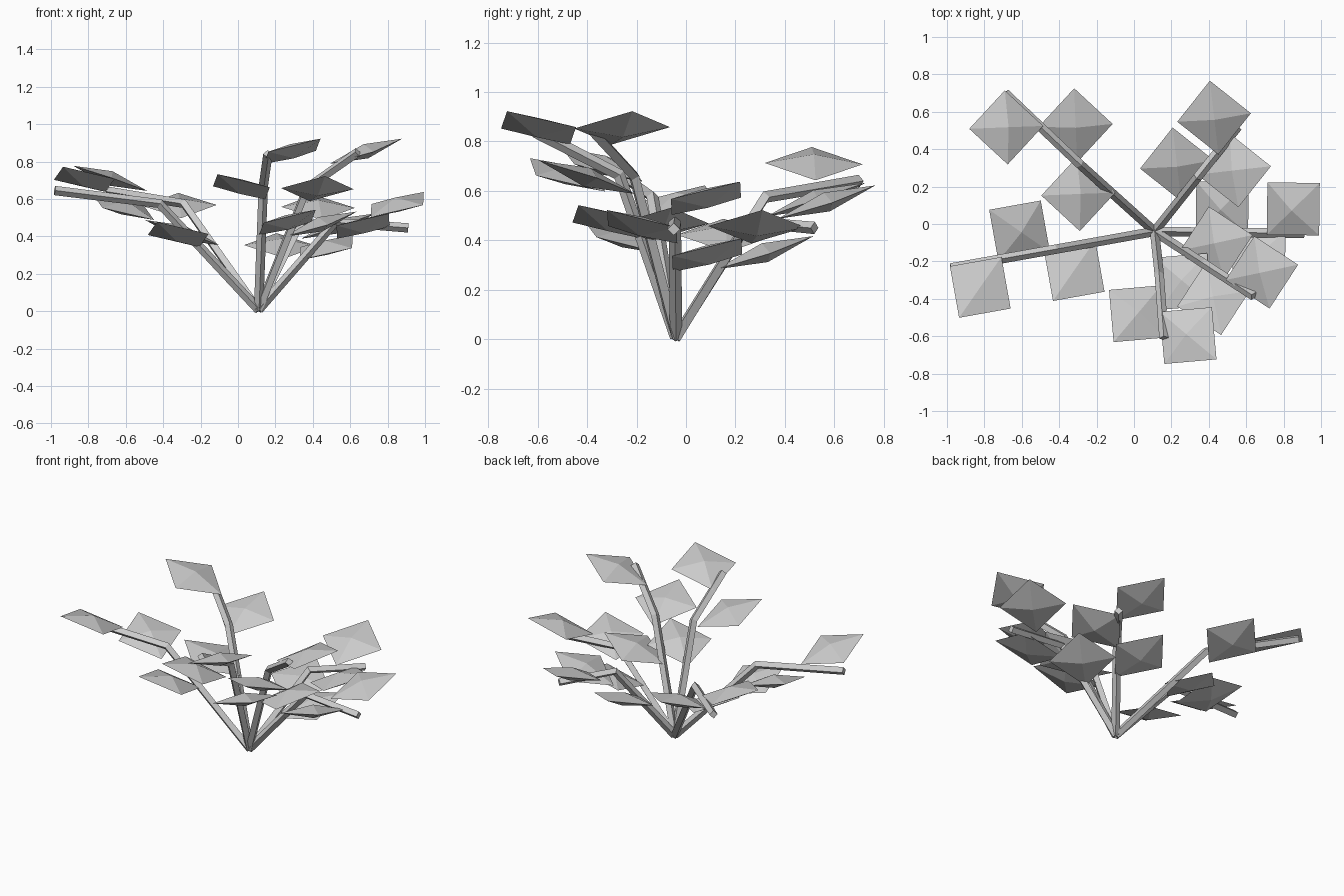
import bpy
import bmesh
from mathutils import Vector

if "Cube" in bpy.data.objects:
    bpy.data.objects.remove(bpy.data.objects["Cube"])

BASE = Vector((0.11, -0.04, 0.008))
UP = Vector((0, 0, 1))
STEM_RADIUS = 0.025
LEAF_HALF = 0.14
LEAF_DEPTH = 0.04

# bend point, tip point, distances of the three leaves along the stem, leaf heights
STEMS = [
    ((-0.29, 0.32, 0.575), (-0.69, 0.70, 0.64), (0.435, 0.695, 0.96), (0.42, 0.565, 0.71)),
    ((-0.42, -0.135, 0.575), (-0.98, -0.235, 0.645), (0.46, 0.71, 0.97), (0.41, 0.555, 0.705)),
    ((0.135, -0.27, 0.665), (0.16, -0.61, 0.84), (0.28, 0.43, 0.57), (0.475, 0.665, 0.855)),
    ((0.37, -0.21, 0.66), (0.64, -0.385, 0.85), (0.31, 0.46, 0.60), (0.465, 0.655, 0.855)),
    ((0.52, -0.045, 0.475), (0.91, -0.05, 0.445), (0.36, 0.56, 0.74), (0.34, 0.455, 0.57)),
    ((0.34, 0.25, 0.475), (0.555, 0.52, 0.45), (0.355, 0.52, 0.675), (0.35, 0.455, 0.555)),
]


def finish(name, bm):
    bmesh.ops.recalc_face_normals(bm, faces=bm.faces)
    mesh = bpy.data.meshes.new(name)
    bm.to_mesh(mesh)
    bm.free()
    obj = bpy.data.objects.new(name, mesh)
    bpy.context.collection.objects.link(obj)
    return obj


def make_stem(name, points):
    """Four-sided bent rod through the points."""
    bm = bmesh.new()
    side = UP.cross(points[-1] - points[0]).normalized()
    rings = []
    for i, p in enumerate(points):
        before = (p - points[max(i - 1, 0)]).normalized()
        after = (points[min(i + 1, len(points) - 1)] - p).normalized()
        normal = (before + after).normalized().cross(side)
        rings.append([bm.verts.new(p + o * STEM_RADIUS)
                      for o in (side, normal, -side, -normal)])
    for a, b in zip(rings, rings[1:]):
        for k in range(4):
            n = (k + 1) % 4
            bm.faces.new((a[k], a[n], b[n], b[k]))
    bm.faces.new(rings[0])
    bm.faces.new(rings[-1])
    return finish(name, bm)


def make_leaf(name, centre, along, across):
    """Square leaf, tilted up and outward, peaked above and below."""
    bm = bmesh.new()
    u = (along + UP * 0.23) * LEAF_HALF
    v = (across + UP * 0.25) * LEAF_HALF
    n = u.cross(v).normalized() * LEAF_DEPTH
    rim = [bm.verts.new(centre + u * a + v * b)
           for a, b in ((-1, -1), (1, -1), (1, 1), (-1, 1))]
    for apex in (bm.verts.new(centre + n), bm.verts.new(centre - n)):
        for k in range(4):
            bm.faces.new((rim[k], rim[(k + 1) % 4], apex))
    return finish(name, bm)


for i, (bend, tip, distances, heights) in enumerate(STEMS, 1):
    # bent stem
    bend, tip = Vector(bend), Vector(tip)
    make_stem(f"stem_{i}", [BASE, bend, tip])
    # leaves alternate left, right, left
    along = Vector((tip.x - BASE.x, tip.y - BASE.y, 0)).normalized()
    left = UP.cross(along)
    for j, (d, z) in enumerate(zip(distances, heights), 1):
        across = left if j % 2 else -left
        centre = BASE + along * d + across * 0.13
        centre.z = z
        make_leaf(f"leaf_{i}_{j}", centre, along, across)
